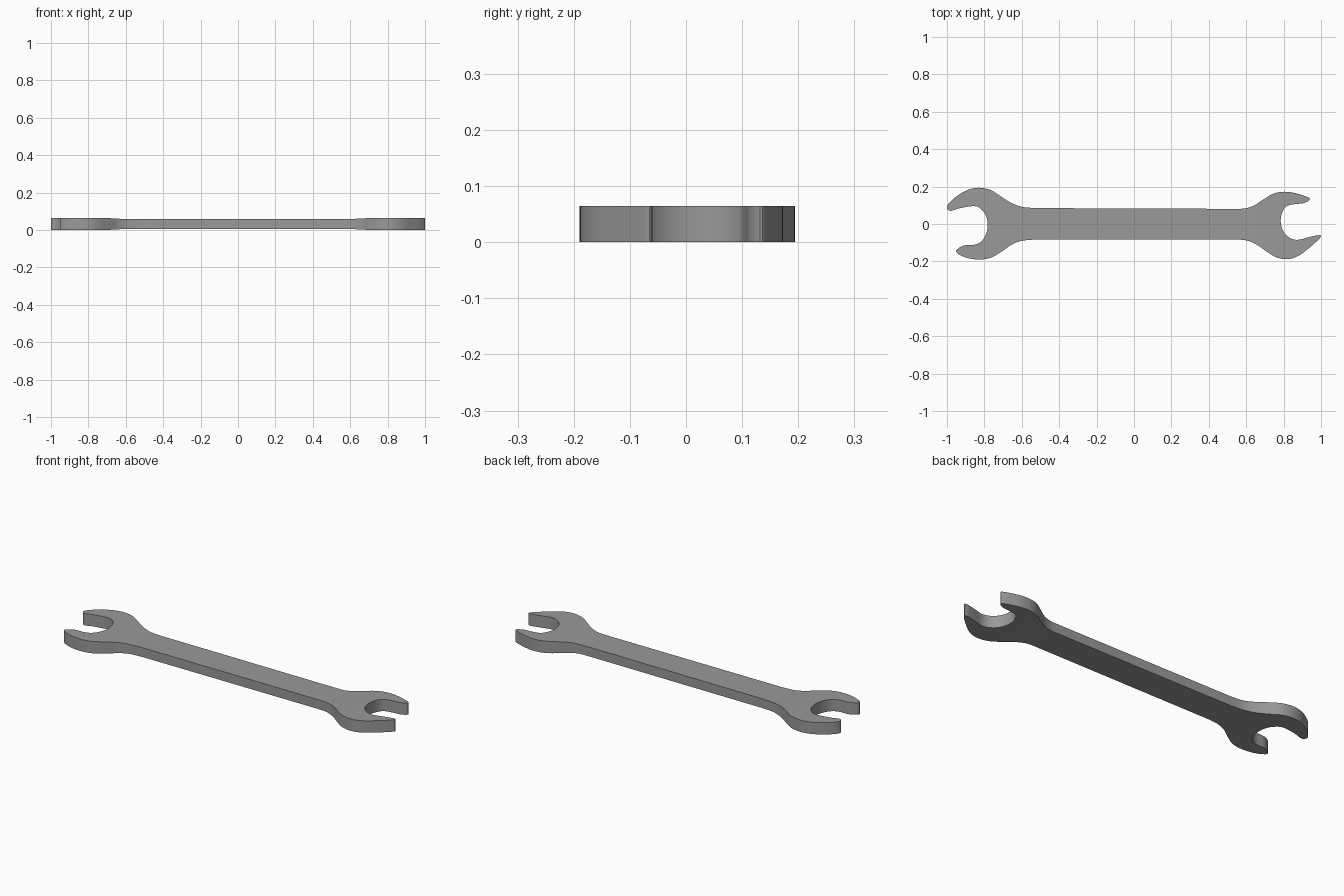
import bpy
import bmesh
from mathutils import Vector

if "Cube" in bpy.data.objects:
    bpy.data.objects.remove(bpy.data.objects["Cube"], do_unlink=True)

HEAD_THICKNESS = 0.065   # full thickness at the jaws
HANDLE_INSET = 0.007     # handle is thinner by this much on each face
RAMP_START, RAMP_END = 0.59, 0.71

# Jaw outlines, traced counter-clockwise seen from above
large_jaw = [
    (-.53, .085), (-.6, .092), (-.66, .115), (-.72, .153), (-.77, .183),
    (-.83, .194), (-.89, .182), (-.95, .147), (-.99, .11), (-1, .085),
    (-.98, .07), (-.93, .085), (-.85, .095), (-.81, .072), (-.787, .03),
    (-.784, -.03), (-.81, -.087), (-.85, -.11), (-.91, -.115),
    (-.95, -.14), (-.94, -.16), (-.89, -.182), (-.82, -.19), (-.76, -.178),
    (-.7, -.142), (-.65, -.108), (-.6, -.09), (-.53, -.083)]
small_jaw = [
    (.56, -.083), (.61, -.09), (.66, -.113), (.71, -.148), (.76, -.178),
    (.82, -.188), (.88, -.17), (.94, -.125), (.985, -.085), (1, -.065),
    (.985, -.06), (.94, -.069), (.87, -.085), (.82, -.065), (.79, -.02),
    (.786, .04), (.81, .09), (.85, .105), (.91, .112), (.94, .132),
    (.92, .147), (.85, .168), (.79, .172), (.74, .16), (.69, .13),
    (.64, .098), (.59, .083), (.53, .081)]


def smooth_path(points, steps=4):
    """Catmull-Rom curve through the points, ends kept in line."""
    pts = [Vector(p) for p in points]
    padded = [pts[0] * 2 - pts[1]] + pts + [pts[-1] * 2 - pts[-2]]
    path = []
    for a, b, c, d in zip(padded, padded[1:], padded[2:], padded[3:]):
        for i in range(steps):
            t = i / steps
            path.append(b + (c - a) * (t / 2)
                        + (a * 2 - b * 5 + c * 4 - d) * (t * t / 2)
                        + (b * 3 - a - c * 3 + d) * (t ** 3 / 2))
    path.append(pts[-1])
    return path


# Steel material
steel = bpy.data.materials.new("steel grey")
steel.use_nodes = True
colour = (0.32, 0.32, 0.32, 1)
steel.diffuse_color = colour
steel.node_tree.nodes["Principled BSDF"].inputs["Base Color"].default_value = colour

# Flat outline of the whole tool, extruded to full thickness
bm = bmesh.new()
outline = smooth_path(large_jaw) + smooth_path(small_jaw)
base = bm.faces.new([bm.verts.new((p.x, p.y, 0)) for p in outline])
extruded = bmesh.ops.extrude_face_region(bm, geom=[base])
top_verts = [g for g in extruded["geom"] if isinstance(g, bmesh.types.BMVert)]
bmesh.ops.translate(bm, verts=top_verts, vec=(0, 0, HEAD_THICKNESS))

# Cut across the neck at both ends, so the handle can be thinned
for side in (-1, 1):
    for x in (RAMP_START, RAMP_END):
        bmesh.ops.bisect_plane(bm, geom=bm.verts[:] + bm.edges[:] + bm.faces[:],
                               plane_co=(side * x, 0, 0), plane_no=(1, 0, 0))

# Thin the handle, with a shallow ramp into each head
for v in bm.verts:
    ramp = (RAMP_END - abs(v.co.x)) / (RAMP_END - RAMP_START)
    inset = HANDLE_INSET * min(max(ramp, 0), 1)
    v.co.z += -inset if v.co.z > HEAD_THICKNESS / 2 else inset

bmesh.ops.recalc_face_normals(bm, faces=bm.faces[:])
mesh = bpy.data.meshes.new("wrench_body")
bm.to_mesh(mesh)
bm.free()
mesh.materials.append(steel)
body = bpy.data.objects.new("wrench_body", mesh)
bpy.context.collection.objects.link(body)

# Smooth the side walls, keep the rims sharp
bpy.ops.object.select_all(action='DESELECT')
body.select_set(True)
bpy.context.view_layer.objects.active = body
bpy.ops.object.shade_smooth_by_angle(angle=0.6)
